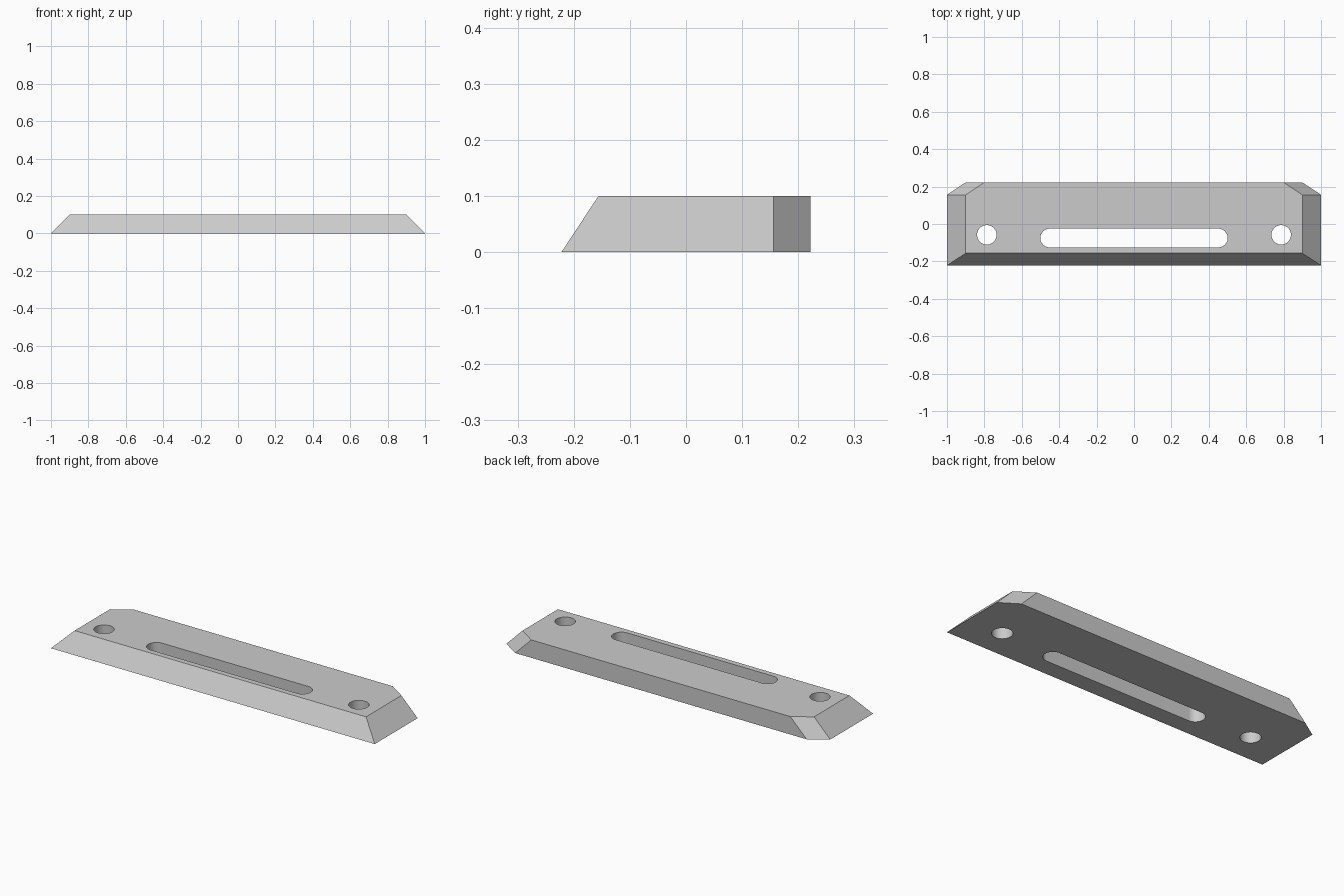
import bpy
import bmesh
from math import cos, sin, pi, radians

default = bpy.data.objects.get("Cube")
if default:
    bpy.data.objects.remove(default, do_unlink=True)

HEIGHT = 0.1
BACK, FRONT = 0.222, -0.222
BEVEL_X, BEVEL_Y = 0.1, 0.066

steel = bpy.data.materials.new("grey steel")
steel.use_nodes = True
steel.diffuse_color = (0.6, 0.6, 0.6, 1)
steel.node_tree.nodes["Principled BSDF"].inputs["Base Color"].default_value = steel.diffuse_color


def loft(name, lower, upper, z0, z1):
    """Solid between two matching outlines at heights z0 and z1."""
    bm = bmesh.new()
    a = [bm.verts.new((x, y, z0)) for x, y in lower]
    b = [bm.verts.new((x, y, z1)) for x, y in upper]
    bm.faces.new(a[::-1])
    bm.faces.new(b)
    n = len(a)
    for i in range(n):
        j = (i + 1) % n
        bm.faces.new((a[i], a[j], b[j], b[i]))
    mesh = bpy.data.meshes.new(name)
    bm.to_mesh(mesh)
    bm.free()
    mesh.materials.append(steel)
    obj = bpy.data.objects.new(name, mesh)
    bpy.context.collection.objects.link(obj)
    return obj


def plate_outline(half, front):
    """Rectangle with both back corners cut off."""
    side = [(half, front), (half, BACK - BEVEL_Y), (half - BEVEL_X, BACK)]
    return side + [(-x, y) for x, y in reversed(side)]


def slot_outline(x, y, half, r, steps=24):
    """Two half circles joined by straight sides; a circle when half is 0."""
    pts = []
    for centre, start in ((x + half, -pi / 2), (x - half, pi / 2)):
        count = steps + 1 if half else steps
        for i in range(count):
            t = start + pi * i / steps
            pts.append((centre + r * cos(t), y + r * sin(t)))
    return pts


# Blade with sloping front and ends
blade = loft("blade", plate_outline(1, FRONT),
             plate_outline(1 - BEVEL_X, FRONT + BEVEL_Y), 0, HEIGHT)

# Two round bolt holes and a long slot
openings = [("left_hole", 0.787, -0.058, 0, 0.052),
            ("right_hole", -0.787, -0.058, 0, 0.052),
            ("slot", 0, -0.075, 0.451, 0.05)]
bpy.context.view_layer.objects.active = blade
for name, x, y, half, r in openings:
    outline = slot_outline(x, y, half, r)
    cutter = loft(name + "_cutter", outline, outline, -HEIGHT, 2 * HEIGHT)
    cutter.hide_render = True
    mod = blade.modifiers.new(name, 'BOOLEAN')
    mod.operation = 'DIFFERENCE'
    mod.solver = 'EXACT'
    mod.object = cutter
    bpy.ops.object.modifier_apply(modifier=mod.name)
    bpy.data.objects.remove(cutter, do_unlink=True)

# Smooth hole walls, sharp plate edges
bpy.ops.object.select_all(action='DESELECT')
blade.select_set(True)
bpy.ops.object.shade_smooth_by_angle(angle=radians(25))
